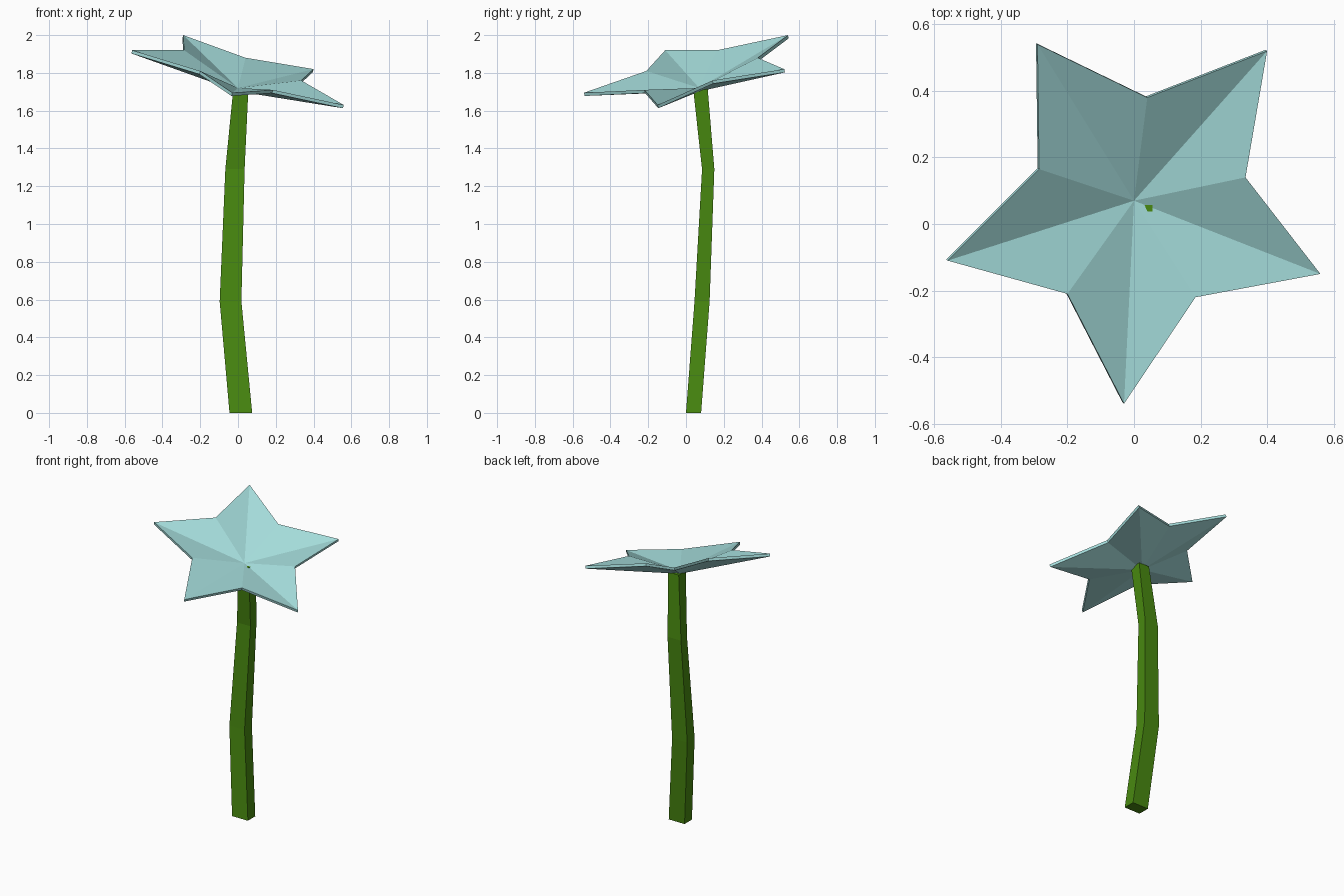
import bpy
import bmesh
from mathutils import Vector

cube = bpy.data.objects.get("Cube")
if cube:
    bpy.data.objects.remove(cube, do_unlink=True)


def make_material(name, color):
    mat = bpy.data.materials.new(name)
    mat.use_nodes = True
    mat.diffuse_color = color
    mat.node_tree.nodes["Principled BSDF"].inputs["Base Color"].default_value = color
    return mat


def make_object(name, bm, mat):
    bmesh.ops.recalc_face_normals(bm, faces=bm.faces[:])
    mesh = bpy.data.meshes.new(name)
    bm.to_mesh(mesh)
    bm.free()
    mesh.materials.append(mat)
    obj = bpy.data.objects.new(name, mesh)
    bpy.context.scene.collection.objects.link(obj)
    return obj


petal_blue = make_material("pale_teal", (0.376, 0.72, 0.71, 1))
stem_green = make_material("leaf_green", (0.065, 0.25, 0.005, 1))

# Star blossom: tips and valleys in turn around a sunken centre
outline = [
    (-0.29, 0.54, 2.00), (0.04, 0.38, 1.88),
    (0.40, 0.52, 1.82), (0.335, 0.14, 1.76),
    (0.56, -0.15, 1.63), (0.185, -0.22, 1.71),
    (-0.03, -0.54, 1.695), (-0.20, -0.21, 1.81),
    (-0.56, -0.11, 1.92), (-0.285, 0.165, 1.92),
]
thickness = Vector((-0.26, 0.2, -1)).normalized() * 0.018
bm = bmesh.new()
rims, centres = [], []
for shift in (Vector(), thickness):
    rims.append([bm.verts.new(Vector(p) + shift) for p in outline])
    centres.append(bm.verts.new(Vector((0, 0.07, 1.72)) + shift))
top, under = rims
for i in range(len(outline)):
    j = (i + 1) % len(outline)
    bm.faces.new((centres[0], top[j], top[i]))
    bm.faces.new((centres[1], under[i], under[j]))
    bm.faces.new((top[i], top[j], under[j], under[i]))
make_object("star_blossom", bm, petal_blue)

# Bent four-sided stem: x range, y range and height of each ring
rings = [
    (-0.045, 0.075, 0.0, 0.08, 0.0),
    (-0.097, 0.018, 0.045, 0.125, 0.59),
    (-0.067, 0.035, 0.085, 0.15, 1.29),
    (-0.025, 0.055, 0.038, 0.115, 1.715),
]
bm = bmesh.new()
loops = []
for x0, x1, y0, y1, z in rings:
    corners = ((x0, y0), (x1, y0), (x1, y1), (x0, y1))
    loops.append([bm.verts.new((x, y, z)) for x, y in corners])
for low, high in zip(loops, loops[1:]):
    for i in range(4):
        j = (i + 1) % 4
        bm.faces.new((low[i], low[j], high[j], high[i]))
bm.faces.new(loops[0][::-1])
bm.faces.new(loops[-1])
make_object("stem", bm, stem_green)
